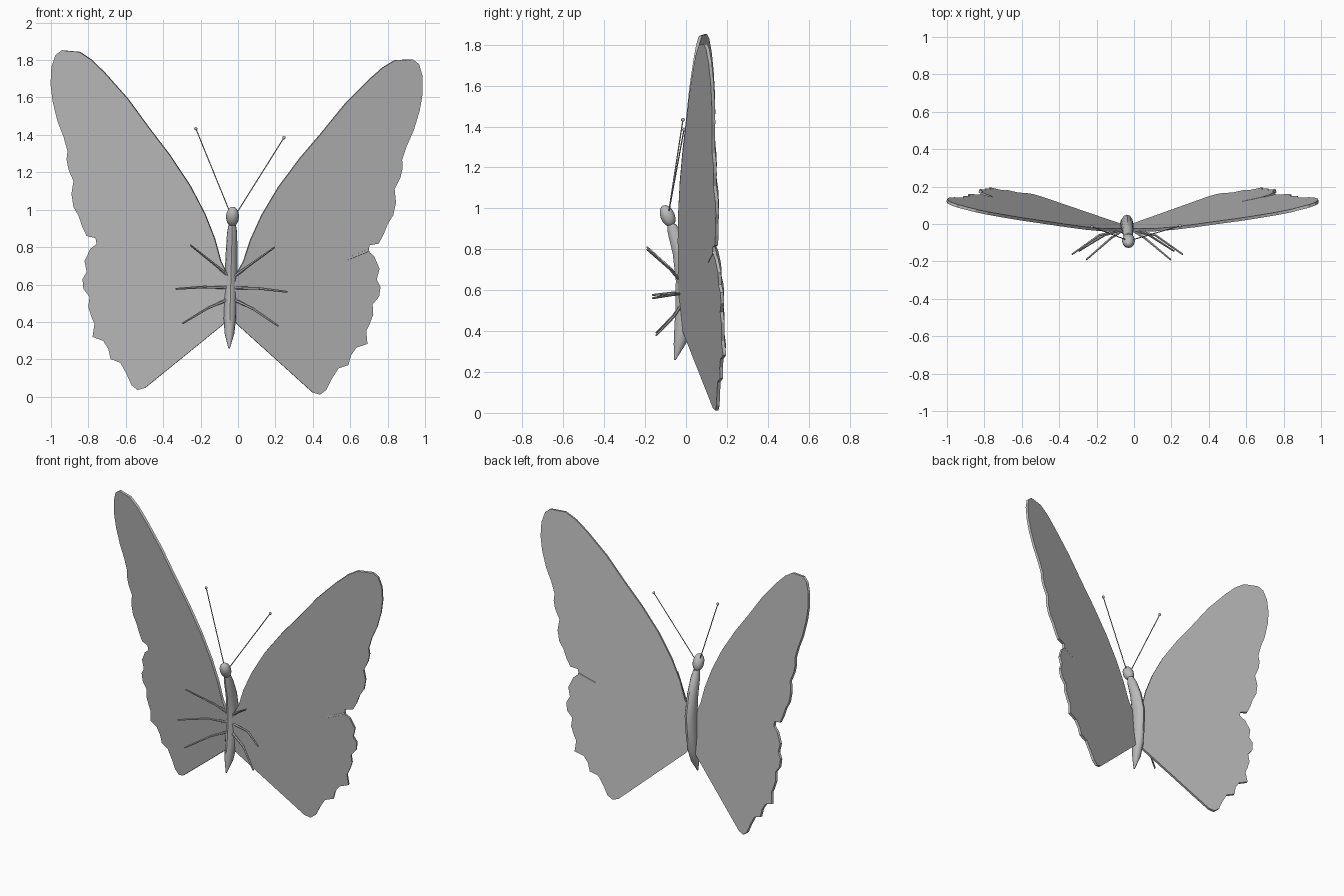
import bpy, bmesh, math
from mathutils import Matrix, Vector

cube = bpy.data.objects.get("Cube")
if cube:
    bpy.data.objects.remove(cube, do_unlink=True)

# One plain grey for the whole insect
grey = bpy.data.materials.new("plain_grey")
grey.use_nodes = True
colour = (0.5, 0.5, 0.5, 1)
grey.diffuse_color = colour
grey.node_tree.nodes["Principled BSDF"].inputs["Base Color"].default_value = colour

# The whole insect leans slightly to its left
LEAN = Matrix.Translation((-0.05, 0, 0.018)) @ Matrix.Rotation(0.026, 4, 'Y')


def finish(name, bm, smooth=None):
    """Turn a bmesh into a leaning, grey object."""
    bmesh.ops.recalc_face_normals(bm, faces=bm.faces)
    bm.transform(LEAN)
    mesh = bpy.data.meshes.new(name)
    bm.to_mesh(mesh)
    bm.free()
    mesh.materials.append(grey)
    obj = bpy.data.objects.new(name, mesh)
    bpy.context.collection.objects.link(obj)
    if smooth:
        bpy.ops.object.select_all(action='DESELECT')
        obj.select_set(True)
        bpy.context.view_layer.objects.active = obj
        bpy.ops.object.shade_smooth_by_angle(angle=math.radians(smooth))
    return obj


def rod(bm, a, b, r1, r2):
    """Add a thin tapered rod between two points."""
    a, b = Vector(a), Vector(b)
    turn = (b - a).to_track_quat('Z', 'Y').to_matrix().to_4x4()
    bmesh.ops.create_cone(bm, cap_ends=True, segments=6, radius1=r1, radius2=r2,
                          depth=(b - a).length,
                          matrix=Matrix.Translation((a + b) / 2) @ turn)


def wing_y(u, w):
    """Depth of the flat, swept-back wing plane."""
    return 0.022 + 0.2657 * u - 0.0972 * w


# Wing outline in thousandths: leading edge, tip, scalloped edge, hind tip, root
OUTLINE = [
    (60, 707), (95, 824), (151, 956), (236, 1108), (348, 1267), (458, 1403),
    (579, 1560), (706, 1696), (778, 1763), (843, 1804), (939, 1810), (971, 1785),
    (991, 1720), (993, 1629), (980, 1538), (951, 1432), (916, 1348), (893, 1273),
    (897, 1230), (886, 1177), (857, 1114), (866, 1044), (853, 975), (825, 928),
    (803, 869), (779, 822), (731, 812), (725, 780), (757, 754), (787, 688),
    (774, 630), (795, 591), (789, 539), (755, 496), (760, 443), (742, 390),
    (725, 353), (733, 284), (675, 263), (647, 221), (634, 168), (581, 149),
    (547, 91), (519, 32), (486, 6), (448, 17), (40, 366), (12, 400), (10, 560),
    (25, 640)]

for side, label in ((1, "left"), (-1, "right")):
    # Wing plate
    bm = bmesh.new()
    half = Vector((-0.2657 * side, 1, 0.0972)).normalized() * 0.008
    rim = []
    for u, w in OUTLINE:
        u, w = u / 1000, w / 1000
        rim.append(Vector((side * u, wing_y(u, w), w)))
    front = [bm.verts.new(p - half) for p in rim]
    back = [bm.verts.new(p + half) for p in rim]
    bm.faces.new(front)
    bm.faces.new(back[::-1])
    for i in range(len(rim)):
        bm.faces.new((front[i - 1], front[i], back[i], back[i - 1]))
    finish(label + "_wing", bm)

    # Three bent legs: hip, knee, foot
    legs = {
        "fore": ((0.02, -0.03, 0.63), (0.09, -0.075, 0.685), (0.225, -0.19, 0.787)),
        "middle": ((0.02, -0.03, 0.565), (0.15, -0.06, 0.565), (0.297, -0.163, 0.551)),
        "hind": ((0.02, -0.03, 0.5), (0.12, -0.06, 0.455), (0.255, -0.145, 0.368))}
    for place, joints in legs.items():
        hip, knee, foot = [(side * x, y, z) for x, y, z in joints]
        bm = bmesh.new()
        rod(bm, hip, knee, 0.008, 0.007)
        rod(bm, knee, foot, 0.007, 0.005)
        finish(label + "_" + place + "_leg", bm, 50)

    # Antenna with a small knob
    tip = (0.26, -0.01, 1.374) if side > 0 else (-0.212, -0.015, 1.41)
    bm = bmesh.new()
    rod(bm, (side * 0.015, -0.085, 0.96), tip, 0.003, 0.003)
    bmesh.ops.create_uvsphere(bm, u_segments=8, v_segments=6, radius=0.009,
                              matrix=Matrix.Translation(tip))
    finish(label + "_antenna", bm, 50)

# Small fold where the left fore wing laps over the hind wing
bm = bmesh.new()
ends = [(0.615, 0.735), (0.728, 0.785)]
rod(bm, *[(u, wing_y(u, w), w) for u, w in ends], 0.010, 0.011)
finish("left_wing_fold", bm)

# Bowed body lofted from tail to neck: height, depth, half width, half depth
STATIONS = [
    (0.24, -0.055, 0.004, 0.004), (0.32, -0.03, 0.026, 0.03),
    (0.40, -0.015, 0.033, 0.042), (0.50, -0.005, 0.035, 0.046),
    (0.63, 0, 0.034, 0.05), (0.76, -0.022, 0.031, 0.043),
    (0.86, -0.055, 0.027, 0.034), (0.905, -0.07, 0.019, 0.022)]
SIDES = 12
bm = bmesh.new()
rings = []
for z, y, rx, ry in STATIONS:
    angles = [math.tau * i / SIDES for i in range(SIDES)]
    rings.append([bm.verts.new((-0.004 + rx * math.cos(a), y + ry * math.sin(a), z))
                  for a in angles])
for low, high in zip(rings, rings[1:]):
    for i in range(SIDES):
        bm.faces.new((low[i - 1], low[i], high[i], high[i - 1]))
bm.faces.new(rings[0])
bm.faces.new(rings[-1])
finish("body", bm, 35)

# Egg-shaped head tipped forward
bm = bmesh.new()
bmesh.ops.create_uvsphere(
    bm, u_segments=12, v_segments=8, radius=1,
    matrix=Matrix.Translation((-0.004, -0.09, 0.945)) @ Matrix.Rotation(0.4, 4, 'X')
    @ Matrix.Diagonal((0.035, 0.035, 0.056, 1)))
finish("head", bm, 50)
